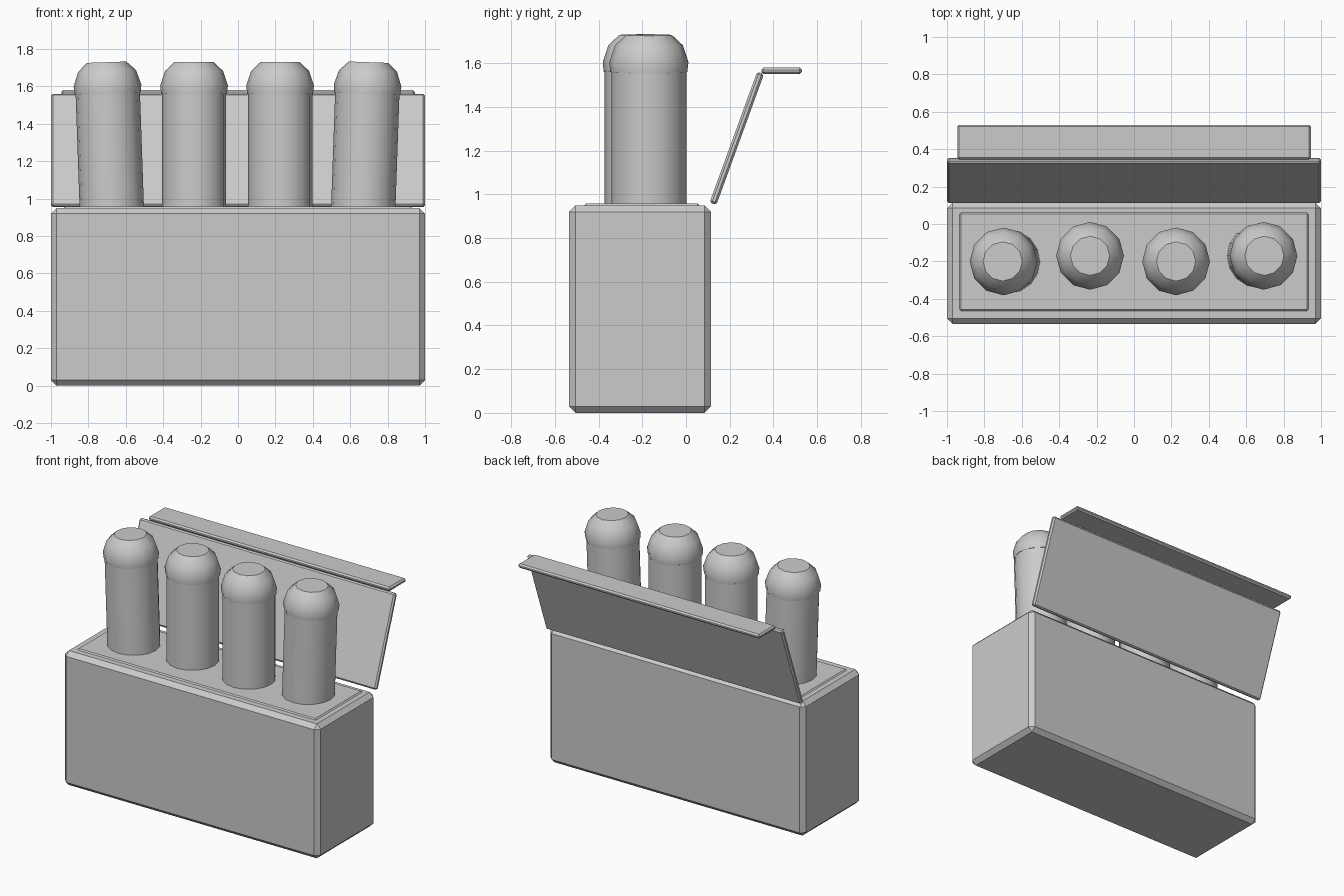
import bpy, bmesh, math
from mathutils import Matrix, Vector

if "Cube" in bpy.data.objects:
    bpy.data.objects.remove(bpy.data.objects["Cube"])


def finish(bm, name):
    bmesh.ops.recalc_face_normals(bm, faces=bm.faces)
    mesh = bpy.data.meshes.new(name)
    bm.to_mesh(mesh)
    bm.free()
    ob = bpy.data.objects.new(name, mesh)
    bpy.context.collection.objects.link(ob)
    return ob


def box(name, size, loc, chamfer, tilt=0):
    bm = bmesh.new()
    bmesh.ops.create_cube(bm, size=1, matrix=Matrix.Diagonal((*size, 1)))
    bmesh.ops.bevel(bm, geom=bm.edges[:], offset=chamfer, segments=1,
                    affect='EDGES', profile=0.5)
    ob = finish(bm, name)
    ob.location = loc
    ob.rotation_euler.x = tilt
    return ob


def lathe(name, profile, sides, loc, lean):
    # closed solid of revolution from (radius, height) rings
    bm = bmesh.new()
    rings = [[bm.verts.new((r * math.cos(2 * math.pi * i / sides),
                            r * math.sin(2 * math.pi * i / sides), z))
              for i in range(sides)] for r, z in profile]
    for a, b in zip(rings, rings[1:]):
        for i in range(sides):
            j = (i + 1) % sides
            bm.faces.new((a[i], a[j], b[j], b[i]))
    bm.faces.new(rings[0])
    bm.faces.new(rings[-1])
    ob = finish(bm, name)
    ob.location = loc
    ob.rotation_euler.y = lean
    ob.data.shade_smooth()
    ob.data.set_sharp_from_angle(angle=math.radians(38))
    return ob


# Carton and the raised inner panel
box("carton", (2, 0.65, 0.95), (0, -0.21, 0.475), 0.03)
box("inner_panel", (1.87, 0.53, 0.04), (0, -0.202, 0.938), 0.01)

# Open lid and its tuck flap
box("lid", (2, 0.033, 0.638), (0, 0.2325, 1.257), 0.01, -math.radians(20))
box("tuck_flap", (1.89, 0.185, 0.03), (0, 0.438, 1.565), 0.01)

# Four capsules standing in the carton, outer pair leaning outward
TUBE = [(0.172, -0.05), (0.172, 0.61)]
CAP = [(0.176, 0.605), (0.181, 0.65), (0.155, 0.728), (0.105, 0.775)]
for n, (x, y, lean) in enumerate([(-0.675, -0.2, -2), (-0.235, -0.17, 0),
                                  (0.225, -0.2, 0), (0.67, -0.17, 2)], 1):
    a = math.radians(lean)
    lathe(f"tube_{n}", TUBE, 16, (x, y, 0.955), a)
    lathe(f"cap_{n}", CAP, 12, (x, y, 0.955), a)
